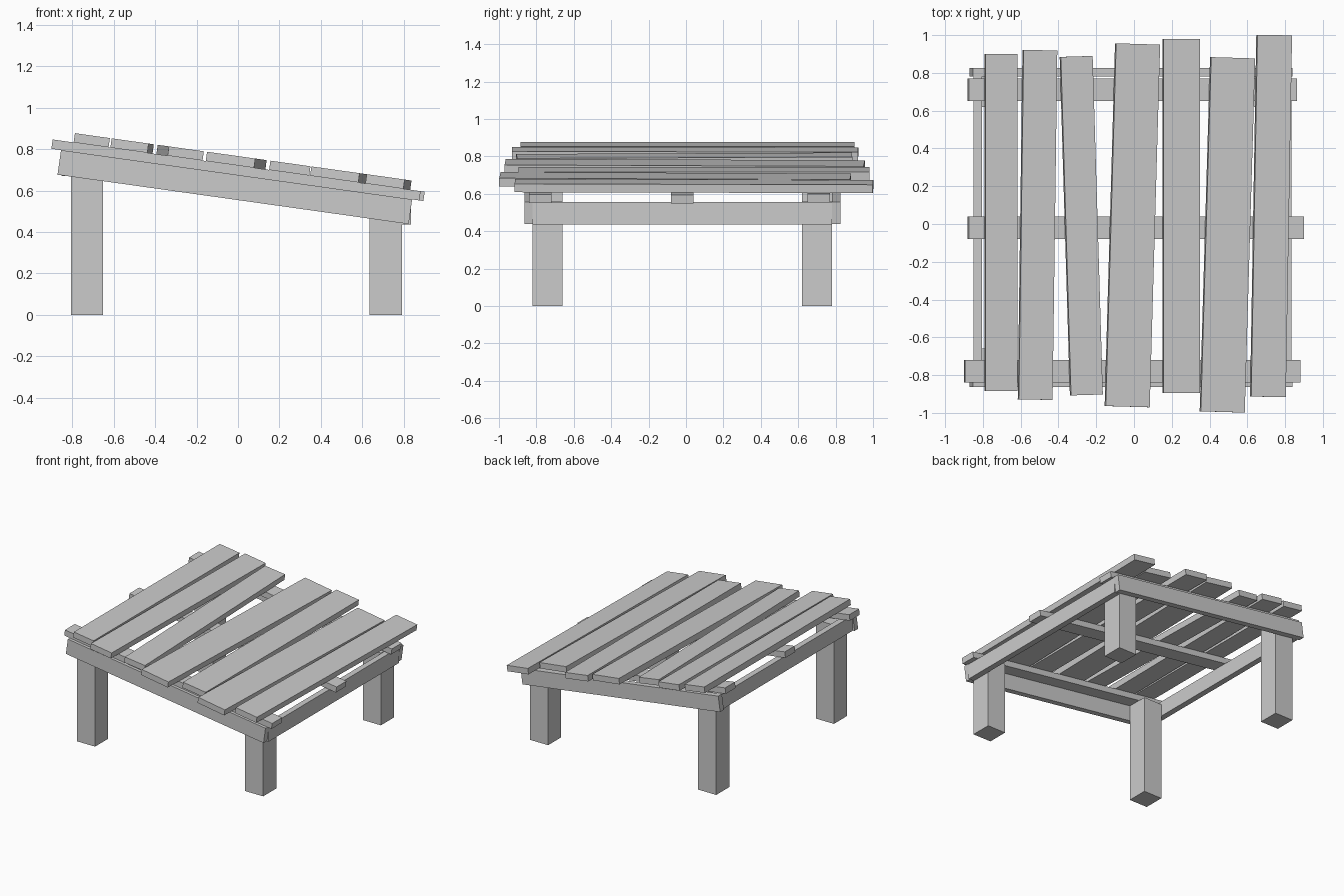
import bpy
from math import radians, atan2, hypot
from mathutils import Matrix

if "Cube" in bpy.data.objects:
    bpy.data.objects.remove(bpy.data.objects["Cube"])

# Sloped deck frame: local z = 0 is the top of the long rails
DECK = Matrix.Translation((0, 0, 0.675)) @ Matrix.Rotation(radians(8), 4, 'Y')
COS = 0.99


def box(name, x, y, z, parent=Matrix(), turn=0.0):
    """Box from min/max pairs, turned about its own centre, placed in a frame."""
    bpy.ops.mesh.primitive_cube_add(size=1)
    ob = bpy.context.object
    ob.name = name
    size = [b - a for a, b in (x, y, z)]
    mid = [(a + b) / 2 for a, b in (x, y, z)]
    ob.data.transform(parent @ Matrix.Translation(mid)
                      @ Matrix.Rotation(turn, 4, 'Z')
                      @ Matrix.Diagonal((*size, 1)))
    return ob


# Upright legs, taller on the left
for side, x, top in (("left", (-0.805, -0.65), 0.765), ("right", (0.635, 0.79), 0.56)):
    for end, y in (("front", (-0.82, -0.66)), ("back", (0.62, 0.78))):
        box(f"{end}_{side}_leg", x, y, (0, top))

# Sloping long rails outside the legs
box("front_rail", (-0.862, 0.848), (-0.863, -0.82), (-0.12, 0), DECK)
box("back_rail", (-0.862, 0.848), (0.78, 0.825), (-0.12, 0), DECK)

# Upright end rails
box("left_end_rail", (-0.85, -0.805), (-0.82, 0.78), (0.67, 0.788))
box("right_end_rail", (0.79, 0.835), (-0.82, 0.78), (0.435, 0.555))

# Battens under the planks
for name, x, y in (("front_batten", (-0.909, 0.883), (-0.84, -0.72)),
                   ("middle_batten", (-0.889, 0.903), (-0.08, 0.04)),
                   ("back_batten", (-0.889, 0.865), (0.65, 0.77))):
    box(name, x, y, (0, 0.045), DECK)

# Crooked top planks: front centre x, back centre x, front y, back y, width
planks = [
    (-0.702, -0.702, -0.885, 0.90, 0.17),
    (-0.520, -0.495, -0.930, 0.92, 0.18),
    (-0.249, -0.303, -0.905, 0.887, 0.17),
    (-0.033, 0.022, -0.967, 0.953, 0.235),
    (0.253, 0.253, -0.895, 0.98, 0.195),
    (0.470, 0.525, -0.995, 0.88, 0.235),
    (0.712, 0.745, -0.915, 1.00, 0.185),
]
for i, (xf, xb, yf, yb, w) in enumerate(planks, 1):
    xf, xb = (xf - 0.0125) / COS, (xb - 0.0125) / COS
    length = hypot(xb - xf, yb - yf)
    cx, cy = (xf + xb) / 2, (yf + yb) / 2
    box(f"plank_{i}", (cx - w / 2, cx + w / 2), (cy - length / 2, cy + length / 2),
        (0.045, 0.09), DECK, -atan2(xb - xf, yb - yf))
